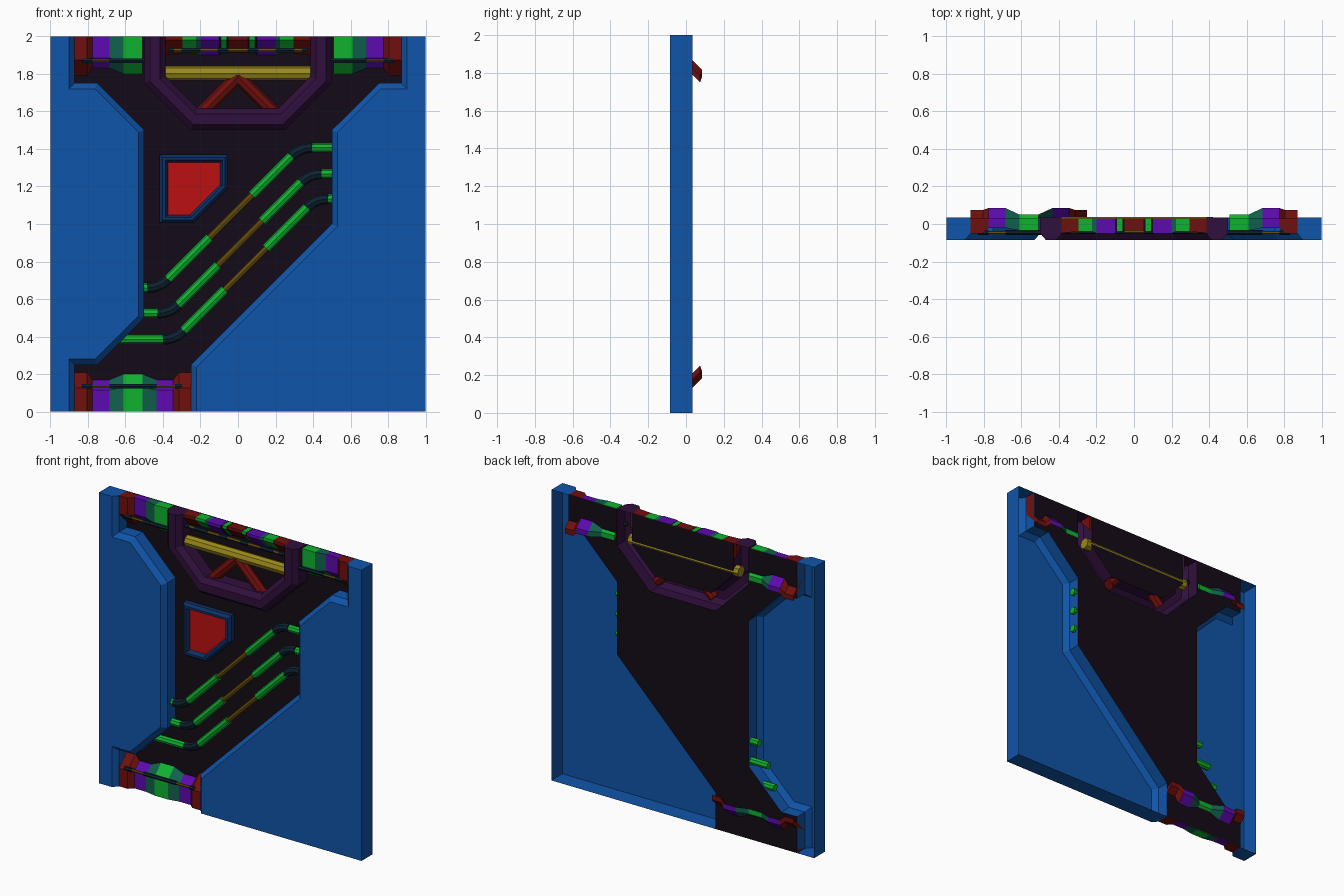
import bpy, bmesh, math
from mathutils import Vector

if "Cube" in bpy.data.objects:
    bpy.data.objects.remove(bpy.data.objects["Cube"])

COL = dict(blue=(.005, .09, .4), frame=(.004, .03, .13), green=(.005, .45, .03), teal=(.005, .12, .075),
           red=(.16, .005, .004), lamp=(.5, .005, .005), purple=(.11, .003, .43), dark=(.007, .003, .008),
           ring=(.03, .005, .045), yellow=(.33, .25, .01), brown=(.14, .08, .004), elbow=(.004, .016, .03))
MATS = {}
for k, c in COL.items():
    MATS[k] = bpy.data.materials.new(k)
    MATS[k].diffuse_color = (*c, 1)

FRONT, LIP, BACK = -.085, -.05, .035


def link(name, data, mat):
    ob = bpy.data.objects.new(name, data)
    data.materials.append(MATS[mat])
    bpy.context.collection.objects.link(ob)
    return ob


def inset(pts, d):
    """Offset a polygon inward, leaving edges on the module border in place."""
    n = len(pts)
    area = sum(pts[i][0] * pts[(i + 1) % n][1] - pts[(i + 1) % n][0] * pts[i][1] for i in range(n))
    s = 1 if area > 0 else -1
    lines = []
    for i in range(n):
        a, b = Vector(pts[i]), Vector(pts[(i + 1) % n])
        border = (a.x == b.x and abs(a.x) == 1) or (a.y == b.y and a.y in (0, 2))
        t = (b - a).normalized()
        nrm = Vector((-t.y, t.x)) * s
        lines.append((nrm, nrm.dot(a) + (0 if border else d)))
    out = []
    for i in range(n):
        (n1, c1), (n2, c2) = lines[i - 1], lines[i]
        det = n1.x * n2.y - n1.y * n2.x
        out.append(((c1 * n2.y - c2 * n1.y) / det, (n1.x * c2 - n2.x * c1) / det))
    return out


def loft(name, rings, mat, caps=(False, True)):
    """Join rings of 3D points; optionally cap first and last."""
    bm = bmesh.new()
    vs = [[bm.verts.new(p) for p in r] for r in rings]
    n = len(vs[0])
    for a, b in zip(vs, vs[1:]):
        for i in range(n):
            j = (i + 1) % n
            bm.faces.new((a[i], a[j], b[j], b[i]))
    if caps[0]:
        bm.faces.new(vs[0][::-1])
    if caps[1]:
        bm.faces.new(vs[-1])
    bmesh.ops.recalc_face_normals(bm, faces=bm.faces)
    me = bpy.data.meshes.new(name)
    bm.to_mesh(me)
    bm.free()
    return link(name, me, mat)


def at(pts, y):
    return [(x, y, z) for x, z in pts]


def shell(name, pts, mat):
    """Open-backed panel with a chamfered front rim."""
    loft(name, [at(pts, BACK), at(pts, LIP), at(inset(pts, .03), FRONT)], mat)


def tube(name, pts, r, mat, res=2):
    cu = bpy.data.curves.new(name, 'CURVE')
    cu.dimensions = '3D'
    cu.bevel_depth, cu.bevel_resolution, cu.use_fill_caps = r, res, True
    sp = cu.splines.new('POLY')
    sp.points.add(len(pts) - 1)
    for p, q in zip(sp.points, pts):
        p.co = (*q, 1)
    sp.use_smooth = False
    link(name, cu, mat)


# blue side panels
left_edge = [(-.87, 2), (-.87, 1.75), (-.75, 1.75), (-.5, 1.5), (-.5, .5), (-.75, .25), (-.87, .25), (-.87, 0)]
right_edge = [(.87, 2), (.87, 1.75), (.75, 1.75), (.5, 1.5), (.5, 1), (-.25, .25), (-.25, 0)]
shell("left_panel", left_edge + [(-1, 0), (-1, 2)], 'blue')
shell("right_panel", right_edge + [(1, 0), (1, 2)], 'blue')

# half-octagon frame at the top
ring_out = [(-.5, 2), (-.5, 1.75), (-.25, 1.5), (.25, 1.5), (.5, 1.75), (.5, 2)]
ring_in = [(-.385, 2), (-.385, 1.785), (-.215, 1.615), (.215, 1.615), (.385, 1.785), (.385, 2)]
shell("octagon_frame", ring_out + ring_in[::-1], 'ring')

# dark back plates
loft("back_plate", [at(left_edge[::-1] + ring_out + right_edge, BACK)], 'dark')
loft("frame_back_plate", [at(ring_in, BACK)], 'dark')

# yellow beam and red braces inside the octagon frame
tube("yellow_beam", [(-.42, 0, 1.803), (.42, 0, 1.803)], .038, 'yellow')
for s in (-1, 1):
    tube("red_brace", [(s * .215, 0, 1.57), (-s * .01, 0, 1.795)], .035, 'red')

# warning lamp with blue surround
lamp = [(-.417, 1.37), (-.053, 1.37), (-.053, 1.19), (-.238, 1.005), (-.417, 1.005)]
steps = [(0, .035), (0, .005), (.015, -.015), (.03, -.015), (.043, .015)]
loft("lamp_surround", [at(inset(lamp, d), y) for d, y in steps], 'frame', (False, False))
loft("lamp_face", [at(inset(lamp, .043), .015)], 'lamp')


# three diagonal pipes: z = x + c, top z, bottom z, brown span, left end
def pipe(c, zt, zb, b0, b1, xl):
    on = lambda x: (x, 0, x + c)
    xt, xb, e = zt - c, zb - c, .045
    ends = ((xt, zt, 1, .52), (xb, zb, -1, xl))
    for x, z, s, xe in ends:
        p0, p1, p2 = Vector((x + s * .065, 0, z)), Vector((x, 0, z)), Vector(on(x - s * e))
        arc = [p0 * (1 - t) ** 2 + p1 * 2 * t * (1 - t) + p2 * t * t for t in (0, .25, .5, .75, 1)]
        tube("pipe_elbow", arc, .028, 'elbow')
        tube("pipe_end", [p0, (xe, 0, z)], .025, 'green')
    tube("pipe_upper", [on(b0), on(xt - e)], .025, 'green')
    tube("pipe_lower", [on(xb + e), on(b1)], .025, 'green')
    tube("pipe_core", [on(b1 - .01), on(b0 + .01)], .017, 'brown')


pipe(1.078, 1.407, .66, .075, -.15, -.56)
pipe(.887, 1.267, .524, .128, -.107, -.63)
pipe(.72, 1.134, .385, .15, -.07, -.68)


# conduit blocks: profile (front y, tail y, lowest z), bent 45 degrees into the wall
def block_ring(x, prof, flip):
    yf, ty, low = prof
    pts = [(yf, 2), (yf, low + ty - yf), (ty, low), (ty, low + .035), (.03, low + ty + .005), (.03, 2)]
    return [(x, y, 2 - z if flip else z) for y, z in pts]


def block(name, x0, p0, x1, p1, mat, flip=False):
    loft(name, [block_ring(x0, p0, flip), block_ring(x1, p1, flip)], mat, (True, True))


R, P, G = (-.05, .075, 1.75), (-.02, .085, 1.78), (-.035, .05, 1.785)
RUN = [(-.87, R, -.805, R, 'red'), (-.805, R, -.775, P, 'red'), (-.775, P, -.685, P, 'purple'),
       (-.685, P, -.61, G, 'teal'), (-.61, G, -.51, G, 'green')]
for x0, p0, x1, p1, m in RUN:
    block("lower_conduit_" + m, x0, p0, x1, p1, m, True)
    if m != 'green':
        block("lower_conduit_" + m, -1.12 - x0, p0, -1.12 - x1, p1, m, True)
    for s in (-1, 1):
        block("upper_conduit_" + m, -s * x0, p0, -s * x1, p1, m)

# thin rods with sleeves across the conduit blocks
for name, z, a, b, sleeves in (("lower_rod", .135, -.83, -.3, ((-.83, -.775), (-.685, -.435), (-.335, -.3))),
                               ("upper_left_rod", 1.87, -.83, -.48, ((-.83, -.775), (-.685, -.48))),
                               ("upper_right_rod", 1.87, .48, .83, ((.775, .83), (.48, .685)))):
    tube(name, [(a, -.045, z), (b, -.045, z)], .009, 'brown', 1)
    for u, v in sleeves:
        tube(name + "_sleeve", [(u, -.045, z), (v, -.045, z)], .013, 'elbow', 1)

# small conduit row inside the octagon frame
r, p, g = (-.035, .03, 1.915), (-.05, .03, 1.9), (-.04, .03, 1.91)
block("middle_conduit_red", -.05, r, .05, r, 'red')
for s in (-1, 1):
    for x0, p0, x1, p1, m in [(.05, r, .06, g, 'dark'), (.06, g, .09, g, 'green'), (.09, g, .1, p, 'dark'),
                              (.1, p, .2, p, 'purple'), (.2, p, .225, g, 'teal'),
                              (.225, g, .295, g, 'green'), (.295, g, .4, p, 'red')]:
        block("middle_conduit_" + m, s * x0, p0, s * x1, p1, m)
    for u, v in ((.05, .11), (.2, .3), (.34, .37)):
        tube("middle_rod_sleeve", [(s * u, -.04, 1.925), (s * v, -.04, 1.925)], .014, 'elbow', 1)
tube("middle_rod", [(-.37, -.04, 1.925), (.37, -.04, 1.925)], .011, 'brown', 1)

for m in bpy.data.materials:
    if m.users and not m.is_grease_pencil:
        m.use_nodes = True
        m.node_tree.nodes["Principled BSDF"].inputs["Base Color"].default_value = m.diffuse_color
